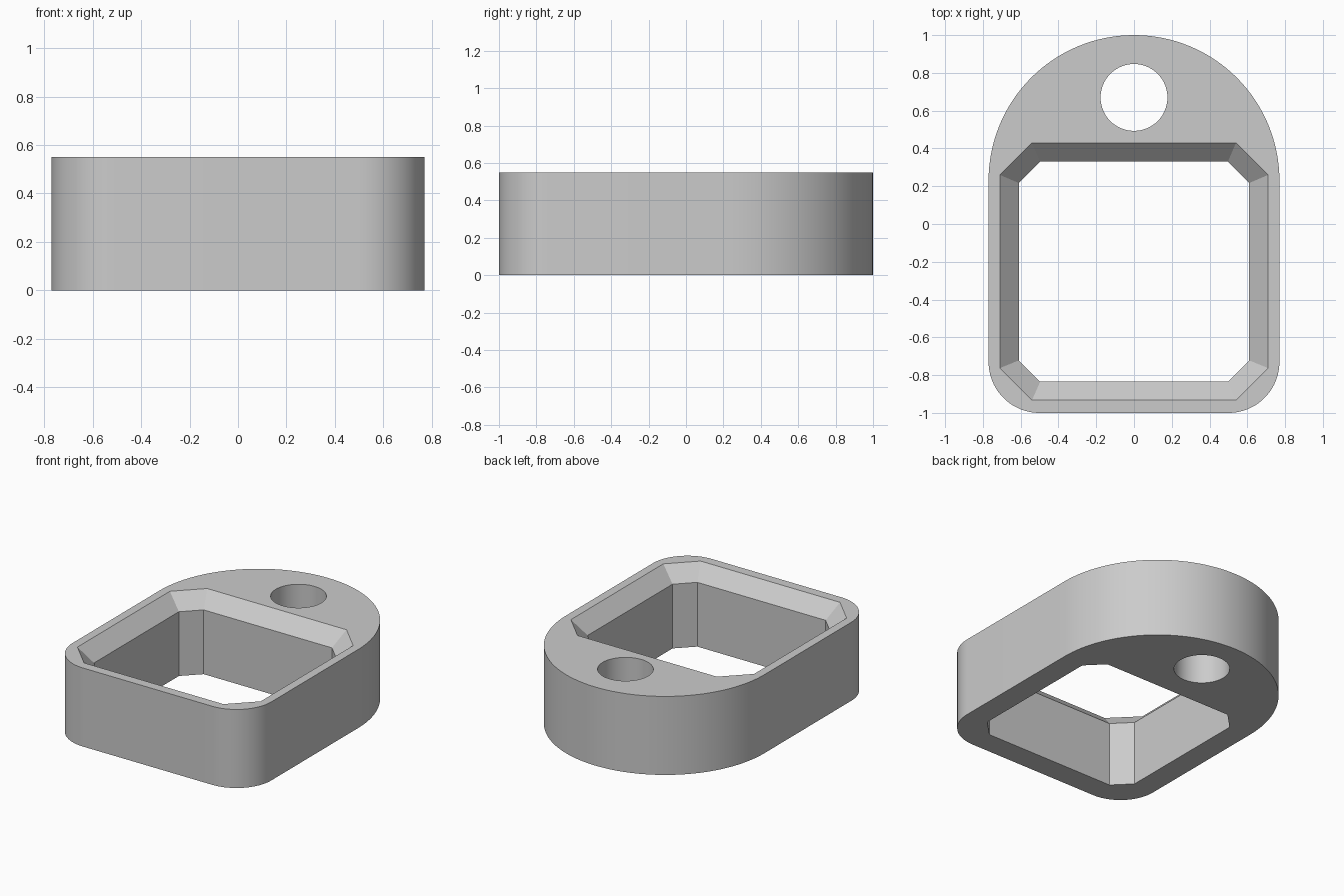
import bpy, bmesh
from math import sin, cos, radians

if "Cube" in bpy.data.objects:
    bpy.data.objects.remove(bpy.data.objects["Cube"])

HEIGHT = 0.55
BEVEL = 0.10


def arc(cx, cy, r, start, end, steps):
    """Points along an arc, angles in degrees."""
    angles = [radians(start + (end - start) * i / steps) for i in range(steps + 1)]
    return [(cx + r * cos(a), cy + r * sin(a)) for a in angles]


def octagon(hx, y0, y1, cut):
    """Rectangle with clipped corners, counter-clockwise."""
    return [(hx, y0 + cut), (hx, y1 - cut), (hx - cut, y1), (cut - hx, y1),
            (-hx, y1 - cut), (-hx, y0 + cut), (cut - hx, y0), (hx - cut, y0)]


bm = bmesh.new()


def ring(points, z):
    return [bm.verts.new((x, y, z)) for x, y in points]


def wall(a, b):
    """Quads joining two matching rings."""
    n = len(a)
    for i in range(n):
        j = (i + 1) % n
        bm.faces.new((a[i], a[j], b[j], b[i]))


def cap(rings):
    """Flat face bounded by an outer ring and its holes."""
    edges = []
    for r in rings:
        for i, v in enumerate(r):
            w = r[(i + 1) % len(r)]
            edges.append(bm.edges.get((v, w)) or bm.edges.new((v, w)))
    bmesh.ops.triangle_fill(bm, edges=edges, use_beauty=True)


# Outer profile: round back, straight sides, rounded front corners
outline = (arc(0, 0.23, 0.77, 0, 180, 64)
           + arc(-0.50, -0.73, 0.27, 180, 270, 20)
           + arc(0.50, -0.73, 0.27, 270, 360, 20))
outer_low, outer_top = ring(outline, 0), ring(outline, HEIGHT)
wall(outer_low, outer_top)

# Round through hole at the back
circle = arc(0, 0.67, 0.177, 0, 360, 64)[:-1]
hole_low, hole_top = ring(circle, 0), ring(circle, HEIGHT)
wall(hole_low, hole_top)

# Clipped-corner opening with a bevelled upper rim
inner = octagon(0.61, -0.835, 0.33, 0.113)
rim = octagon(0.71, -0.933, 0.43, 0.17)
open_low, open_mid = ring(inner, 0), ring(inner, HEIGHT - BEVEL)
open_top = ring(rim, HEIGHT)
wall(open_low, open_mid)
wall(open_mid, open_top)

# Bottom and top faces
cap([outer_low, hole_low, open_low])
cap([outer_top, hole_top, open_top])
bmesh.ops.recalc_face_normals(bm, faces=bm.faces)

mesh = bpy.data.meshes.new("tag_frame")
bm.to_mesh(mesh)
bm.free()
frame = bpy.data.objects.new("tag_frame", mesh)
bpy.context.collection.objects.link(frame)

grey = bpy.data.materials.new("light grey")
grey.diffuse_color = (0.6, 0.6, 0.6, 1)
grey.use_nodes = True
grey.node_tree.nodes["Principled BSDF"].inputs["Base Color"].default_value = grey.diffuse_color
mesh.materials.append(grey)

bpy.context.view_layer.objects.active = frame
frame.select_set(True)
bpy.ops.object.shade_smooth_by_angle(angle=radians(30))
